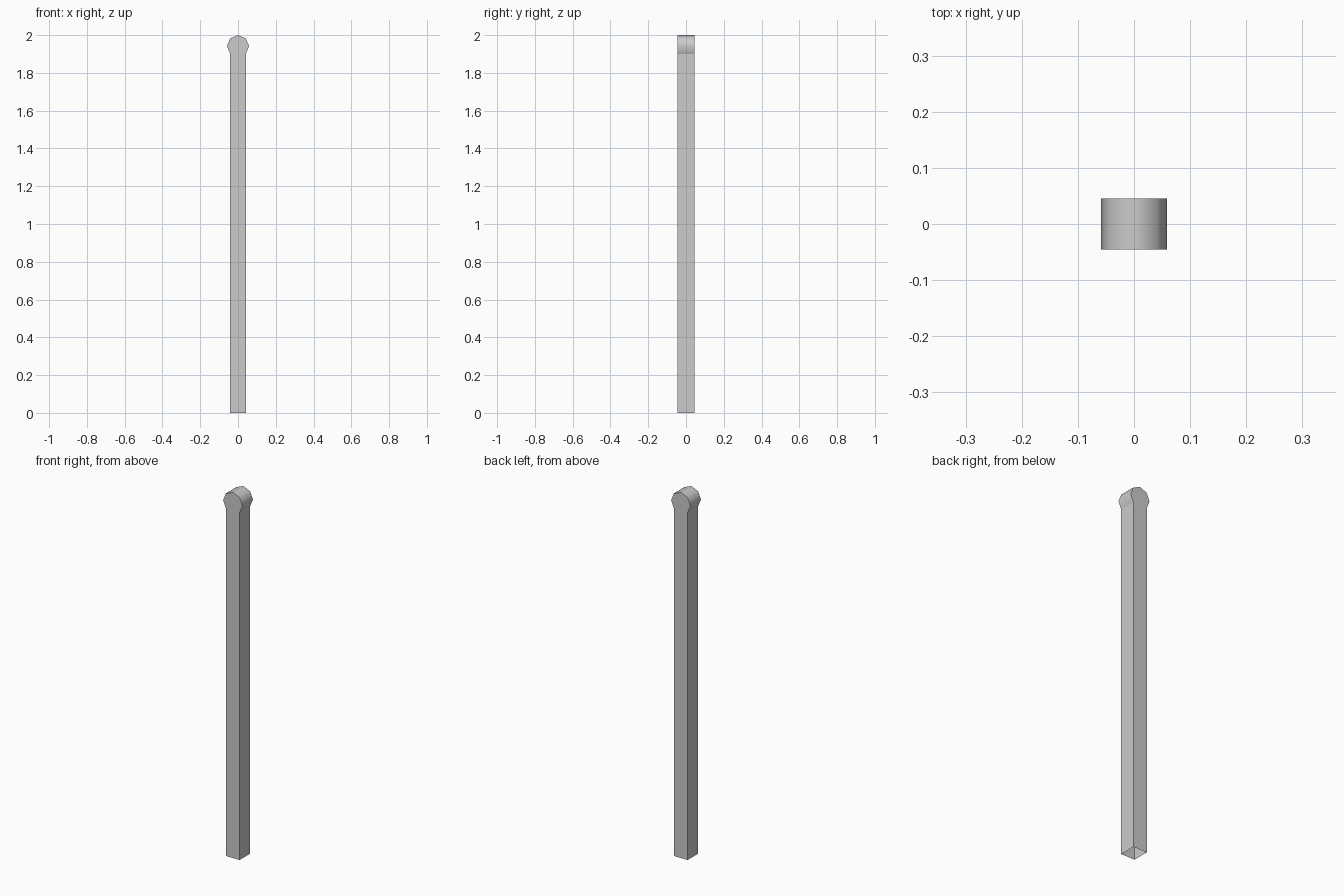
import bpy, bmesh, math

if "Cube" in bpy.data.objects:
    bpy.data.objects.remove(bpy.data.objects["Cube"])

R, HALF_D, TOP = 0.0585, 0.0455, 2.0
CZ = TOP - R

# Post profile in xz: foot corners, then seven points of an octagonal head
head = [(R * math.cos(math.radians(a)), CZ + R * math.sin(math.radians(a)))
        for a in range(-45, 226, 45)]
half_w = head[0][0]
profile = [(-half_w, 0), (half_w, 0)] + head

bm = bmesh.new()
front = [bm.verts.new((x, -HALF_D, z)) for x, z in profile]
back = [bm.verts.new((x, HALF_D, z)) for x, z in profile]
bm.faces.new(front)
bm.faces.new(back[::-1])

# Side walls; the foot is left open and only the head is smooth
n = len(profile)
for i in range(1, n):
    j = (i + 1) % n
    f = bm.faces.new((front[i], back[i], back[j], front[j]))
    f.smooth = 2 <= i < n - 1

# Keep the cap rims and the head-to-post joints crisp
for e in bm.edges:
    e.smooth = all(f.smooth for f in e.link_faces)
bm.normal_update()

mesh = bpy.data.meshes.new("round_headed_post")
bm.to_mesh(mesh)
bm.free()
post = bpy.data.objects.new("round_headed_post", mesh)
bpy.context.collection.objects.link(post)
